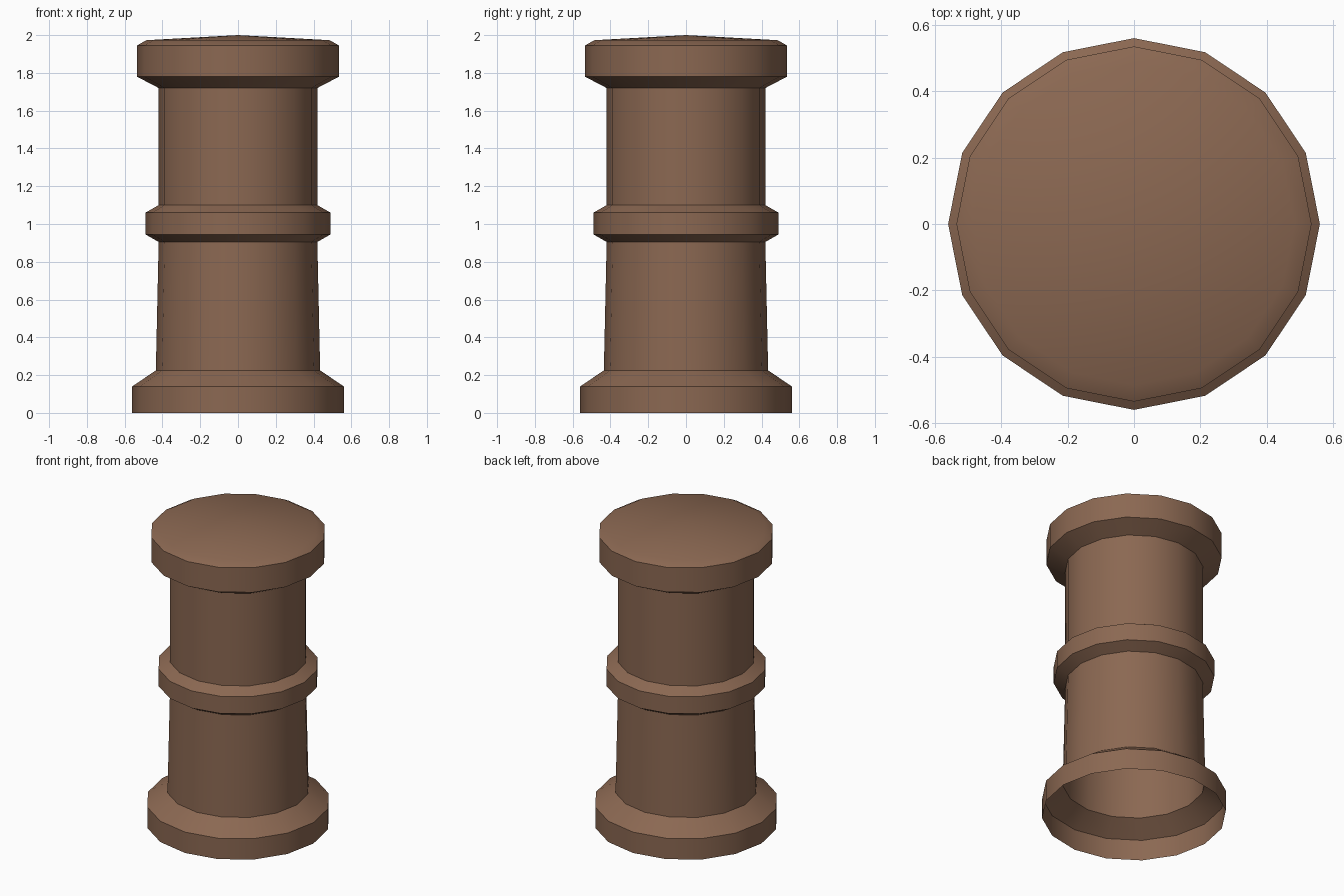
import bpy, bmesh, math

SIDES = 16

cube = bpy.data.objects.get("Cube")
if cube:
    bpy.data.objects.remove(cube, do_unlink=True)

brown = bpy.data.materials.new("warm brown")
brown.use_nodes = True
colour = (0.258, 0.138, 0.084, 1.0)
brown.diffuse_color = colour
bsdf = brown.node_tree.nodes["Principled BSDF"]
bsdf.inputs["Base Color"].default_value = colour
bsdf.inputs["Roughness"].default_value = 0.8


def lathe(name, profile):
    """Turn a (radius, height) profile around z; radius 0 makes a closed tip."""
    bm = bmesh.new()
    rings = []
    for r, z in profile:
        if r == 0:
            rings.append([bm.verts.new((0, 0, z))] * SIDES)
            continue
        angles = [math.tau * i / SIDES for i in range(SIDES)]
        rings.append([bm.verts.new((r * math.cos(a), r * math.sin(a), z)) for a in angles])
    for low, high in zip(rings, rings[1:]):
        for i in range(SIDES):
            j = (i + 1) % SIDES
            corners = [low[i], low[j], high[j], high[i]]
            bm.faces.new(list(dict.fromkeys(corners)))
    mesh = bpy.data.meshes.new(name)
    bm.to_mesh(mesh)
    bm.free()
    mesh.materials.append(brown)
    obj = bpy.data.objects.new(name, mesh)
    bpy.context.collection.objects.link(obj)
    bpy.ops.object.select_all(action="DESELECT")
    obj.select_set(True)
    bpy.context.view_layer.objects.active = obj
    bpy.ops.object.shade_smooth_by_angle(angle=math.radians(30))
    return obj


# Hollow foot, open underneath, with a sloped shoulder
lathe("base", [(0.56, 0), (0.56, 0.14), (0.435, 0.225)])

# Slightly tapered lower post
lathe("lower_shaft", [(0.435, 0.225), (0.42, 0.905)])

# Bevelled band around the middle
lathe("middle_ring", [(0.42, 0.905), (0.49, 0.945), (0.49, 1.06), (0.42, 1.10)])

# Straight upper post
lathe("upper_shaft", [(0.42, 1.10), (0.42, 1.72)])

# Flared head with a shallow domed top
lathe("cap", [(0.42, 1.72), (0.535, 1.78), (0.535, 1.945), (0.485, 1.973), (0, 2.0)])
